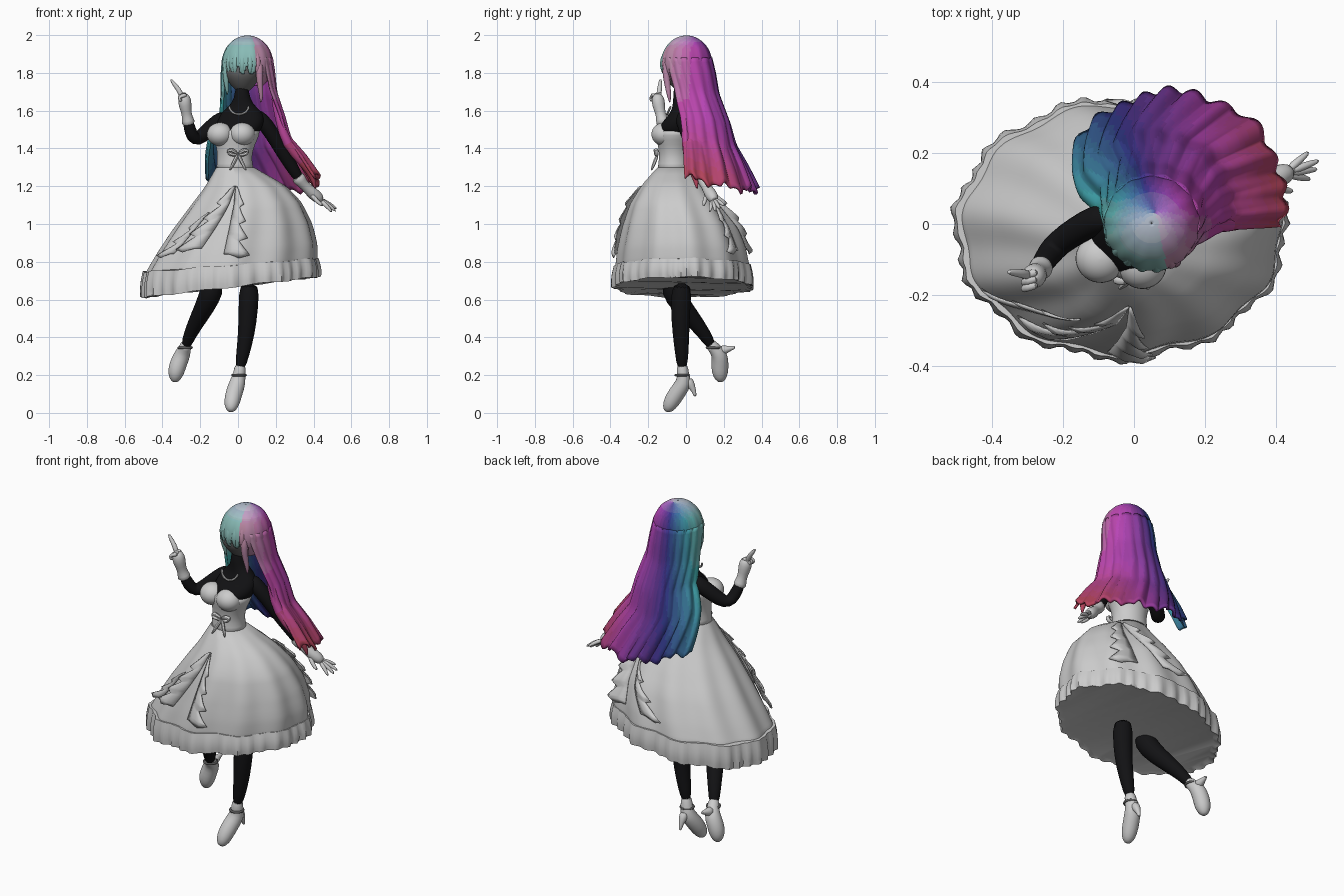
import bpy, math
from mathutils import Vector, Color
from math import sin, cos, pi, radians

if "Cube" in bpy.data.objects:
    bpy.data.objects.remove(bpy.data.objects["Cube"])

mats = {}
def mat(rgb):
    key = tuple(round(c, 3) for c in rgb)
    if key not in mats:
        mats[key] = bpy.data.materials.new("paint_%d" % len(mats))
        mats[key].diffuse_color = (*key, 1)
    return mats[key]
BLACK, DARK = (0.006, 0.006, 0.007), (0.1, 0.1, 0.1)

def build(name, verts, faces, rgb=None, sub=0, solid=0, paint=None):
    me = bpy.data.meshes.new(name)
    me.from_pydata([tuple(v) for v in verts], [], faces)
    me.update()
    ob = bpy.data.objects.new(name, me)
    bpy.context.collection.objects.link(ob)
    if rgb:
        me.materials.append(mat(rgb))
    if paint:
        slots = {}
        for p in me.polygons:
            m = mat(paint(p.center))
            if m.name not in slots:
                slots[m.name] = len(slots)
                me.materials.append(m)
            p.material_index = slots[m.name]
    if solid:
        md = ob.modifiers.new("thickness", 'SOLIDIFY')
        md.thickness, md.offset = solid, 0
    if sub:
        md = ob.modifiers.new("smooth", 'SUBSURF')
        md.levels = md.render_levels = sub
    return ob

def grid_faces(rows, n, closed):
    return [(r*n + i, r*n + (i+1) % n, (r+1)*n + (i+1) % n, (r+1)*n + i)
            for r in range(rows-1) for i in range(n if closed else n-1)]

def loft(name, rings, **kw):
    n = len(rings[0])
    faces = grid_faces(len(rings), n, True)
    faces += [tuple(reversed(range(n))), tuple(range((len(rings)-1)*n, len(rings)*n))]
    return build(name, [v for r in rings for v in r], faces, **kw)

def tube(name, pts, n=10, sub=1, **kw):
    """Round limb through (x, y, z, radius) points."""
    P = [Vector(p[:3]) for p in pts]
    rings, side = [], None
    for i, p in enumerate(P):
        t = (P[min(i+1, len(P)-1)] - P[max(i-1, 0)]).normalized()
        side = (t.orthogonal() if side is None else side - t*side.dot(t)).normalized()
        up = t.cross(side)
        rings.append([p + (side*cos(2*pi*k/n) + up*sin(2*pi*k/n))*pts[i][3] for k in range(n)])
    return loft(name, rings, sub=sub, **kw)

def ball(name, c, r, yaw=0, shape=None, **kw):
    n, m, vs = 32, 16, []
    for j in range(m+1):
        t = 0.02 + (pi-0.04)*j/m
        k = shape(cos(t)) if shape else 1
        for i in range(n):
            a = 2*pi*i/n
            v = Vector((r[0]*sin(t)*cos(a)*k, r[1]*sin(t)*sin(a)*k, r[2]*cos(t)))
            x, y = v.x*cos(yaw) - v.y*sin(yaw), v.x*sin(yaw) + v.y*cos(yaw)
            vs.append(Vector((c[0]+x, c[1]+y, c[2]+v.z)))
    return loft(name, [vs[j*n:(j+1)*n] for j in range(m+1)], **kw)

def at(table, z):
    """Interpolate a table whose first column is a falling height."""
    z = max(min(z, table[0][0]), table[-1][0])
    for a, b in zip(table, table[1:]):
        if z >= b[0]:
            f = (a[0]-z)/(a[0]-b[0])
            return [u + (v-u)*f for u, v in zip(a[1:], b[1:])]

# Torso: the body is turned a little towards -x
YAW = radians(-17)
def section(z, cx, cy, rx, ry, n=24):
    out = []
    for i in range(n):
        x, y = rx*cos(2*pi*i/n), ry*sin(2*pi*i/n)
        out.append((cx + x*cos(YAW) - y*sin(YAW), cy + x*sin(YAW) + y*cos(YAW), z))
    return out
loft("chest", [section(*s) for s in [(1.74, .02, -.03, .036, .038), (1.66, .022, -.025, .04, .042),
     (1.62, .022, -.015, .075, .055), (1.585, .02, -.01, .12, .07), (1.54, .012, -.03, .13, .092),
     (1.50, 0, -.045, .125, .105), (1.47, -.005, -.045, .112, .095)]], rgb=BLACK, sub=1)
loft("bodice", [section(*s) for s in [(1.515, -.003, -.047, .128, .108), (1.47, -.008, -.055, .124, .108), (1.42, -.014, -.058, .105, .09),
     (1.37, -.018, -.06, .093, .082), (1.32, -.018, -.06, .094, .084), (1.27, -.015, -.06, .11, .1)]], sub=1)
for nm, c in (("right_bust", (-.095, -.098, 1.475)), ("left_bust", (.022, -.115, 1.475))):
    ball(nm, c, (.07, .068, .062), YAW)

# Head and neck jewellery
ball("head", (.026, -.012, 1.805), (.098, .106, .113), YAW,
     shape=lambda h: 1 if h > -.1 else 1 - .35*(-.1-h), rgb=(.14, .14, .14))
tube("necklace", [(.005 + .052*cos(a), -.08 - .02*sin(-a), 1.625 + .045*sin(a), .005 + .004*(k % 2))
     for k, a in enumerate([pi + pi*j/10 for j in range(11)])], n=6)

# Skirt surface: z, centre x, centre y, radius x, radius y
SKIRT = [(1.30, -.015, -.06, .10, .09), (1.25, .01, -.06, .155, .135), (1.20, .037, -.058, .212, .178),
         (1.10, .04, -.047, .295, .247), (.98, .02, -.027, .368, .303), (.86, -.008, -.018, .424, .338),
         (.75, -.042, -.013, .458, .355)]
def skirt_point(a, z, off=0, dz=0):
    cx, cy, rx, ry = at(SKIRT, z)
    w = off + .009*sin(a*11)*min(1, (1.3-z)*3)
    return Vector((cx + (rx+w)*cos(a), cy + (ry+w)*sin(a), z+dz))
N = 160
ANG = [2*pi*i/N for i in range(N)]
rings = [[skirt_point(a, 1.30-.54*k/14, 0, .08*cos(a)*.45*k/14) for a in ANG] for k in range(15)]
rings.append([skirt_point(a, .76, -.015, -.06 + .05*cos(a)) for a in ANG])
loft("skirt", rings)
# Gathered frill round the hem, closed below
frill = []
for k in range(6):
    f = k/5
    frill.append([skirt_point(a, .76, .004 + .011*sin(f*pi*.75) + (.003 + .006*f)*sin(a*36 + sin(a*7)),
                  .022*(1-f) + .036*cos(a)*(1-f) + f*(-.095 + .055*cos(a)) + .004*sin(a*9)) for a in ANG])
frill.append([v.lerp(Vector((-.04, -.015, .66)), .06) + Vector((0, 0, .006)) for v in frill[-1]])
loft("hem_frill", frill)

# Cascading folded ruffles lying on the skirt
def cascade(name, a0, z0, a1, z1, folds, width, lift):
    vs, n = [], folds*6
    for i in range(n+1):
        f = i/n
        a, z = radians(a0 + (a1-a0)*f), z0 + (z1-z0)*f
        ph = (i % 6)/6
        w = radians(width)*(.45 + .55*f)*(.55 + .45*ph)
        up = lift*(.3 + .7*ph)
        vs += [skirt_point(a, z, .005), skirt_point(a + w*.35, z, .008 + up*.6),
               skirt_point(a + w*.7, z - .01, .008 + up), skirt_point(a + w, z - .02, .01 + up*.7)]
    build(name, vs, grid_faces(n+1, 4, False), solid=.006)
cascade("front_ruffle_right", -104, 1.20, -116, .87, 4, -24, .025)
cascade("front_ruffle_left", -103, 1.20, -98, .84, 4, 20, .025)
cascade("side_ruffle", -124, 1.06, -140, .84, 3, -16, .02)
cascade("back_ruffle_left", 54, 1.2, 60, .86, 4, -24, .035)
cascade("back_ruffle_right", 56, 1.2, 80, .86, 4, 22, .035)

# Waist bow
for s in (-1, 1):
    tube("bow_loop", [(0, -.15, 1.37, .008), (s*.03, -.165, 1.395, .016), (s*.058, -.155, 1.39, .014),
         (s*.045, -.16, 1.365, .014), (0, -.15, 1.365, .008)], n=6)
    tube("bow_tail", [(0, -.15, 1.37, .009), (s*.02, -.165, 1.33, .013), (s*.045, -.185, 1.28, .006)], n=6)

# Arms, gloves and fingers
tube("right_arm", [(-.06, .02, 1.57, .04), (-.105, .015, 1.545, .045), (-.165, -.02, 1.49, .042),
     (-.215, -.055, 1.445, .04), (-.24, -.085, 1.455, .038), (-.26, -.115, 1.52, .032), (-.265, -.125, 1.55, .028)], rgb=BLACK)
tube("right_glove", [(-.26, -.12, 1.525, .042), (-.266, -.127, 1.55, .034), (-.272, -.135, 1.585, .026),
     (-.28, -.145, 1.63, .038), (-.285, -.15, 1.67, .036), (-.29, -.15, 1.69, .018)])
tube("right_index", [(-.295, -.145, 1.67, .016), (-.315, -.14, 1.715, .014), (-.338, -.137, 1.74, .012), (-.357, -.135, 1.768, .007)], n=8)
for k in range(3):
    y = -.135 - .018*k
    tube("right_curled_finger", [(-.27, y, 1.685, .012), (-.3, y-.008, 1.69 - .006*k, .013),
         (-.315, y-.012, 1.665, .012), (-.298, y-.012, 1.648, .01)], n=8)
tube("left_arm", [(.08, -.02, 1.58, .04), (.125, -.015, 1.555, .045), (.18, .01, 1.48, .042), (.238, .045, 1.38, .04),
     (.29, .075, 1.295, .035), (.335, .098, 1.22, .027)], rgb=BLACK)
tube("left_glove", [(.31, .085, 1.258, .042), (.332, .095, 1.228, .035), (.355, .105, 1.2, .025),
     (.39, .125, 1.168, .034), (.425, .143, 1.138, .034), (.445, .15, 1.122, .018)])
for tip in ((.50, .125, 1.06), (.52, .155, 1.065), (.525, .18, 1.078), (.495, .205, 1.095)):
    b = Vector((.425, .143, 1.135)).lerp(Vector(tip), .15)
    m = b.lerp(Vector(tip), .5) + Vector((0, 0, .006))
    tube("left_finger", [(*b, .014), (*m, .012), (*tip, .007)], n=8)
tube("left_thumb", [(.38, .115, 1.17, .014), (.415, .098, 1.12, .013), (.452, .092, 1.095, .008)], n=8)

# Legs, shoes and ankle straps
tube("standing_leg", [(.06, -.02, .70, .058), (.055, -.03, .55, .053), (.045, -.027, .42, .046),
     (.025, -.022, .31, .036), (.01, -.02, .23, .027)], n=14, rgb=BLACK)
tube("raised_leg", [(-.125, -.08, .70, .065), (-.15, -.06, .61, .06), (-.205, .025, .51, .048),
     (-.255, .1, .415, .035), (-.28, .14, .345, .027)], n=14, rgb=BLACK)
tube("standing_shoe", [(.014, -.02, .26, .033), (.007, -.018, .21, .031), (0, -.006, .165, .044), (-.02, -.045, .11, .046),
     (-.033, -.08, .055, .044), (-.038, -.098, .02, .03), (-.04, -.105, .006, .01)], n=14)
tube("standing_heel", [(.002, .005, .18, .032), (.003, .028, .145, .024), (.004, .042, .115, .012), (.004, .05, .085, .009)], n=8)
tube("raised_shoe", [(-.27, .125, .375, .032), (-.28, .145, .345, .031), (-.292, .178, .315, .044), (-.317, .18, .26, .047),
     (-.33, .18, .21, .045), (-.334, .184, .175, .028), (-.335, .186, .162, .01)], n=14)
tube("raised_heel", [(-.29, .178, .33, .032), (-.288, .212, .335, .024), (-.286, .24, .343, .012), (-.284, .262, .349, .009)], n=8)
for c, r in (((.006, -.02, .2), .034), ((-.28, .145, .345), .034)):
    bpy.ops.mesh.primitive_torus_add(location=c, major_radius=r, minor_radius=.007, major_segments=24, minor_segments=8)
    bpy.context.object.name = "ankle_strap"
    bpy.context.object.data.materials.append(mat(DARK))

# Rainbow hair colour by direction: teal, blue, violet, magenta, red towards the left tips
HUES = [(260, .47), (175, .50), (150, .56), (120, .64), (90, .74), (55, .81), (10, .86), (-55, .90), (-80, .92)]
def hair_colour(p):
    a = math.degrees(math.atan2(p.y-.03, p.x-.06))
    a = a + 360 if a < -78 else a
    hue = at(HUES, a)[0]
    low = max(0, min(1, (1.55-p.z)/.3))
    hue += .12*low*max(0, min(1, (85-a)/50))
    crown = max(0, min(1, (p.z-1.93)/.06))
    hue += (.68-hue)*crown*.6
    side = max(0, min(1, abs(a-110)/90))
    front = max(0, min(1, (abs(a-80)-70)/70))*(p.z > 1.65)
    c = Color()
    c.hsv = (round(hue*50)/50, round((.9 - .42*front - .2*crown)*8)/8, round((.22 + .27*side - .04*low + .1*crown)*20)/20)
    return tuple(c)

# Hair cap with jagged fringe over the face opening
C, F = Vector((.05, .002, 1.85)), Vector((-.3, -.95, 0)).normalized()
n, m = 96, 36
vs = []
for j in range(m+1):
    t = .01 + (pi*.8)*j/m
    for i in range(n):
        a = 2*pi*i/n
        r = 1 + .012*sin(a*13)*sin(t)
        vs.append(C + Vector((.13*r*sin(t)*cos(a), .13*r*sin(t)*sin(a), .143*cos(t))))
def keep(f):
    d = sum((vs[i] for i in f), Vector())/4 - C
    a = math.atan2(d.y, d.x)
    return not (Vector((d.x, d.y, 0)).normalized().dot(F) > .5 and d.z < -.035 + .022*sin(a*15))
build("hair_cap", vs, [f for f in grid_faces(m+1, n, True) if keep(f)], solid=.01, paint=hair_colour)

# Long flowing back hair: z, centre, radii, start and end angle
HAIR = [(1.88, .05, .004, .126, .126, -50, 200), (1.80, .053, .015, .135, .135, -45, 200), (1.70, .058, .03, .14, .137, -38, 198),
        (1.55, .075, .055, .165, .17, -28, 190), (1.42, .06, .068, .212, .192, -24, 178),
        (1.32, .085, .073, .262, .24, -20, 168), (1.20, .11, .075, .31, .295, -16, 157)]
cols, rows, vs = 130, 30, []
for r in range(rows):
    u = r/(rows-1)
    cx, cy, rx, ry, a0, a1 = at(HAIR, 1.88 - .68*u)
    for i in range(cols):
        s = i/(cols-1)
        a = radians(a0 + (a1-a0)*s)
        w = (.003 + .007*u*u)*sin(s*70 + 3*u + 2*sin(s*9)) + .006*u*sin(s*23)
        zb = 1.25 - .075*sin(pi*s) + .02*abs(sin(s*44)) - .01 + .015*sin(s*31)
        vs.append(Vector((cx + (rx+w)*cos(a), cy + (ry+w)*sin(a), 1.88 - u*(1.88-zb))))
build("long_hair", vs, grid_faces(rows, cols, False), solid=.014, paint=hair_colour)

# Loose locks beside the face and along the sides
tube("left_face_lock", [(.11, -.1, 1.87, .022), (.115, -.107, 1.80, .022), (.115, -.098, 1.74, .018),
     (.125, -.09, 1.68, .012), (.12, -.085, 1.64, .004)], n=8, paint=hair_colour)
tube("right_face_lock", [(-.058, -.05, 1.87, .02), (-.066, -.05, 1.80, .02), (-.062, -.04, 1.74, .014), (-.055, -.03, 1.68, .004)],
     n=8, paint=hair_colour)
tube("left_outer_lock", [(.185, .0, 1.70, .02), (.22, .0, 1.55, .025), (.255, .0, 1.42, .028), (.345, .02, 1.33, .03),
     (.4, .05, 1.25, .02), (.41, .06, 1.18, .005)], n=8, paint=hair_colour)
for k in range(6):
    a = radians(248 + (k-2.5)*19)
    d = Vector((cos(a), sin(a), 0))
    pts = [(*(C + Vector((d.x*.13*q, d.y*.13*q, h))), r) for q, h, r in
           ((.78, .08, .012), (.95, .02, .02), (.97, -.02, .018), (.93, -.06, .004))]
    tube("fringe_lock", pts, n=8, paint=hair_colour)

bpy.ops.object.select_all(action='SELECT')
bpy.context.view_layer.objects.active = bpy.data.objects["skirt"]
bpy.ops.object.shade_smooth_by_angle(angle=radians(50))

for m in bpy.data.materials:
    if m.users and not m.is_grease_pencil:
        m.use_nodes = True
        m.node_tree.nodes["Principled BSDF"].inputs["Base Color"].default_value = m.diffuse_color
